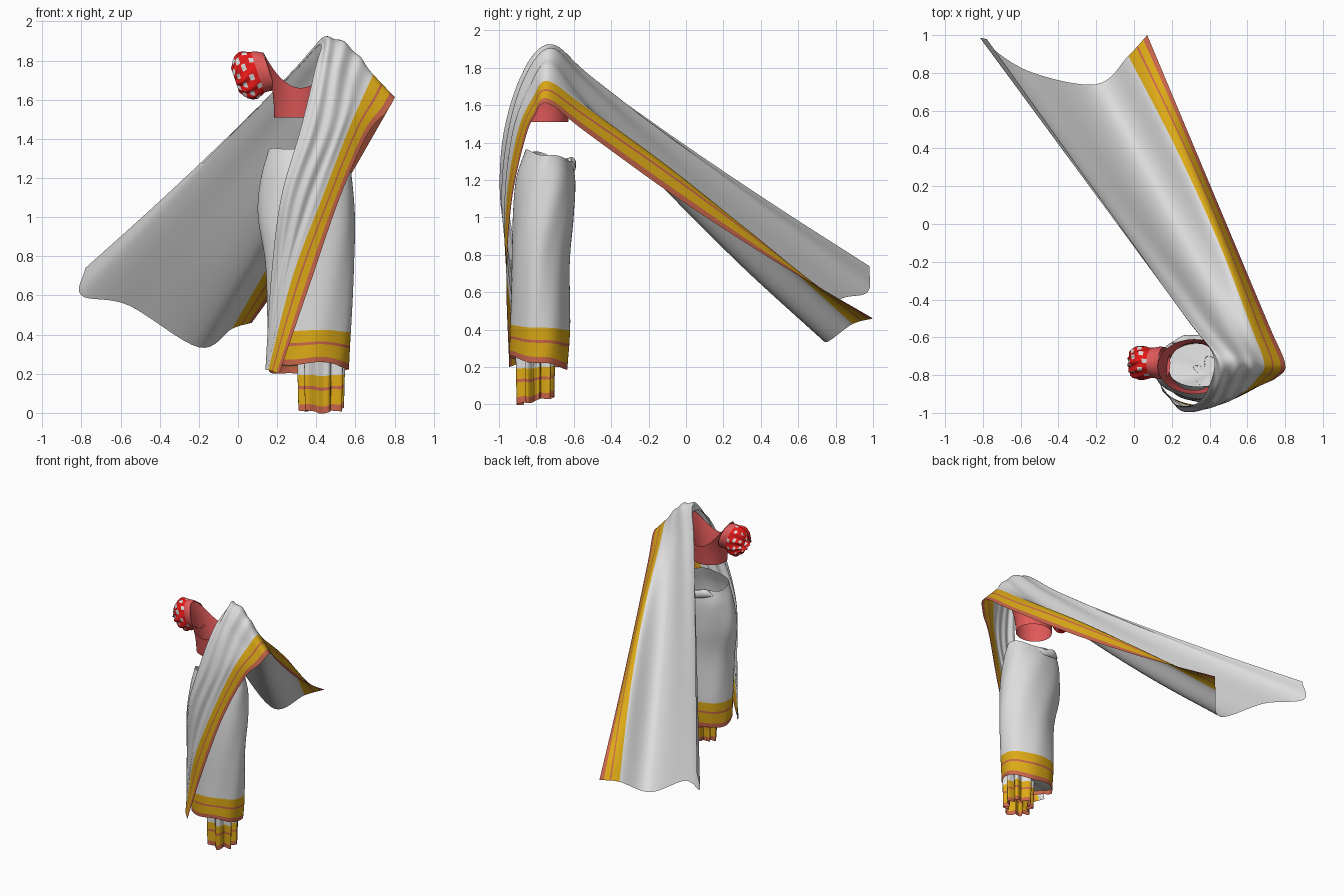
import bpy, bmesh
from math import sin, cos, pi
from mathutils import Vector

cube = bpy.data.objects.get("Cube")
if cube:
    bpy.data.objects.remove(cube, do_unlink=True)


def material(name, rgb):
    mat = bpy.data.materials.new(name)
    mat.use_nodes = True
    mat.diffuse_color = (*rgb, 1)
    mat.node_tree.nodes["Principled BSDF"].inputs["Base Color"].default_value = (*rgb, 1)
    return mat


white = material("white cloth", (.72, .72, .72))
yellow = material("golden yellow", (.72, .4, .008))
rust = material("terracotta", (.58, .13, .07))
coral = material("coral red", (.75, .1, .1))
red = material("bright red", (.85, .01, .01))


def steps(start, end, count):
    return [start + (end - start) * i / count for i in range(count + 1)]


def spline(points, t):
    """Smooth curve through tuples, one unit of t per tuple."""
    last = len(points) - 1
    i = min(int(t), last - 1)
    f = t - i
    b, c = Vector(points[i]), Vector(points[i + 1])
    a = Vector(points[i - 1]) if i > 0 else b * 2 - c
    d = Vector(points[i + 2]) if i + 2 <= last else c * 2 - b
    return b + (c - a) * f / 2 + (a * 2 - b * 5 + c * 4 - d) * f**2 / 2 + (b * 3 - a - c * 3 + d) * f**3 / 2


def sheet(name, surface, us, vs, mats, rule=lambda u, v: 0):
    """Build a smooth sheet from surface(u, v), coloured by rule(u, v)."""
    bm = bmesh.new()
    grid = [[bm.verts.new(surface(u, v)) for u in us] for v in vs]
    for j in range(len(vs) - 1):
        for i in range(len(us) - 1):
            face = bm.faces.new((grid[j][i], grid[j][i + 1], grid[j + 1][i + 1], grid[j + 1][i]))
            face.smooth = True
            face.material_index = rule((us[i] + us[i + 1]) / 2, (vs[j] + vs[j + 1]) / 2)
    bmesh.ops.remove_doubles(bm, verts=bm.verts, dist=.00005)
    mesh = bpy.data.meshes.new(name)
    bm.to_mesh(mesh)
    bm.free()
    for mat in mats:
        mesh.materials.append(mat)
    obj = bpy.data.objects.new(name, mesh)
    bpy.context.collection.objects.link(obj)
    return obj


cloth = (white, yellow, rust)
around = steps(0, 2 * pi, 72)

# Wrapped skirt: rows of height, left and right limits, front and back limits
skirt_rows = [
    (.22, .16, .565, -.94, -.63), (.41, .15, .575, -.94, -.62),
    (.75, .14, .59, -.935, -.625), (1, .105, .6, -.925, -.6),
    (1.2, .12, .585, -.905, -.59), (1.34, .15, .56, -.86, -.61)]


def skirt(a, t):
    z, x0, x1, y0, y1 = spline(skirt_rows, t)
    fold = 1 + .015 * sin(3 * a + 1.5 * t) + .01 * sin(7 * a - 2 * t)
    x = (x0 + x1) / 2 + (x1 - x0) / 2 * cos(a) * fold
    y = (y0 + y1) / 2 + (y1 - y0) / 2 * sin(a) * fold
    tilt = (t / 2.5 - 1) ** 2
    return x, y, z - (y + .77) * .2 * tilt + .008 * tilt * sin(4 * a)


def hem_rule(a, t):
    if t > 1:
        return 0
    return 2 if t < .18 or .63 < t < .71 else 1


hem = [0, .18, .4, .63, .71, 1]
sheet("skirt", skirt, around, hem + steps(1, 5, 32)[1:], cloth, hem_rule)


# Gathered lining that closes the skirt above the pleats
def lining(a, t):
    rim = Vector(skirt(a, .2))
    return rim.lerp(Vector((.4, -.79, .27)), t)


sheet("skirt_lining", lining, around, steps(0, 1, 6), cloth)


# Rolled tuck at the back of the waist
def tuck(a, t):
    r = .026 * (sin(pi * t) + .05) * (1 + .2 * sin(9 * t))
    return .2 + .22 * t, -.61 - .02 * (2 * t - 1) ** 2 + r * cos(a), 1.28 + .012 * sin(7 * t) + 1.4 * r * sin(a)


sheet("waist_tuck", tuck, steps(0, 2 * pi, 16), steps(0, 1, 20), cloth)


# Fluted pleats under the skirt
def pleats(a, z):
    flare = 1 + .24 * sin(8 * a + 1.2 * sin(2 * a)) + .25 * z
    x = .425 + .095 * cos(a) * flare
    y = -.805 + .084 * sin(a) * flare
    low = 1 - z / .3
    return x, y, z + low * (.02 + .018 * sin(a) + .006 * sin(5 * a))


def pleat_rule(a, z):
    if z > .19:
        return 0
    return 2 if z < .035 or .115 < z < .132 else 1


sheet("front_pleats", pleats, steps(0, 2 * pi, 144),
      [0, .035, .075, .115, .132, .19, .24, .3], cloth, pleat_rule)

# Long drape: up the front, over the shoulder and away behind
front_rows = [
    [(.14, -.85, .22), (.142, -.86, .22), (.145, -.87, .22), (.15, -.88, .22), (.155, -.89, .22), (.21, -.945, .2)],
    [(.17, -.89, .7), (.19, -.92, .7), (.22, -.94, .7), (.25, -.95, .7), (.28, -.96, .7), (.375, -.96, .68)],
    [(.22, -.95, 1.1), (.25, -.985, 1.1), (.31, -.985, 1.1), (.37, -.97, 1.1), (.43, -.96, 1.1), (.52, -.93, 1.1)],
    [(.32, -.95, 1.45), (.37, -.97, 1.45), (.44, -.95, 1.46), (.51, -.93, 1.46), (.57, -.9, 1.46), (.66, -.86, 1.42)],
    [(.39, -.87, 1.74), (.44, -.87, 1.77), (.5, -.86, 1.75), (.57, -.84, 1.7), (.65, -.82, 1.64), (.76, -.81, 1.54)],
    [(.42, -.7, 1.88), (.45, -.72, 1.92), (.53, -.72, 1.9), (.61, -.73, 1.83), (.69, -.74, 1.73), (.8, -.74, 1.61)]]
end_row = [(-.78, .98, .74), (-.8, .97, .6), (-.56, .81, .55), (-.2, .74, .335), (-.03, .89, .43), (.07, 1, .46)]
# How far each strand bows sideways and up at mid length
bows = [(0, -.02), (0, -.02), (0, -.06), (.01, -.06), (.045, .06), (0, -.05)]


def trailing_row(t):
    return [Vector(p).lerp(Vector(q), t) + Vector((bow, 0, lift)) * sin(pi * t)
            for p, q, (bow, lift) in zip(front_rows[-1], end_row, bows)]


drape_rows = front_rows + [trailing_row(t) for t in (.12, .4, .7, 1)]


def drape(u, v):
    point = spline([spline(row, u) for row in drape_rows], v)
    strength = min(1, v / 2) * min(1, max(0, 4.2 - u)) * min(1, (9 - v) / 2)
    wave = .006 * strength * sin(5.5 * u + .5 * v)
    return point + Vector((0, -wave if v < 5 else 0, wave if v > 4 else 0))


def border_rule(u, v):
    if u > 4.78 or 4.38 < u < 4.46:
        return 2
    return 1 if u > 4 else 0


sheet("shoulder_drape", drape, steps(0, 4, 32) + [4.2, 4.38, 4.46, 4.62, 4.78, 5],
      steps(0, 9, 72), cloth, border_rule)


# Blouse body with a scooped neckline rising to both shoulders
def blouse(a, t):
    top = 1.66 + .19 * cos(a) ** 2
    x = .32 + (.135 + .06 * t * t) * cos(a)
    return x, -.755 + (.125 + .02 * t) * sin(a), 1.51 + t * (top - 1.51)


sheet("blouse_body", blouse, around, steps(0, 1, 10), (coral,))

# Sleeve along a drooping axis: rows of x, drop, radius and half depth
sleeve_rows = [(.16, 0, .1, .085), (.13, 0, .106, .085), (.1, -.005, .11, .08),
               (.055, -.02, .122, .085), (.015, -.035, .1, .08), (-.015, -.045, .055, .06)]


def sleeve(a, t):
    x, drop, radius, depth = spline(sleeve_rows, t)
    frill = 1 + .06 * max(0, t - 2) * sin(11 * a + 2 * t)
    lift = radius * frill * cos(a)
    return x - .32 * lift, -.735 + depth * frill * sin(a), 1.745 + drop + .95 * lift


sheet("sleeve_cap", sleeve, around, steps(0, 2, 8), (coral,))


# Puffed cuff with scattered white spots
def spot_rule(a, t):
    row, column = int((t - 2) * 2), int(a / (2 * pi) * 24)
    return 1 if (column + 3 * row) % 5 == 0 else 0


sheet("sleeve_cuff", sleeve, around, steps(2, 5, 12), (red, white), spot_rule)
